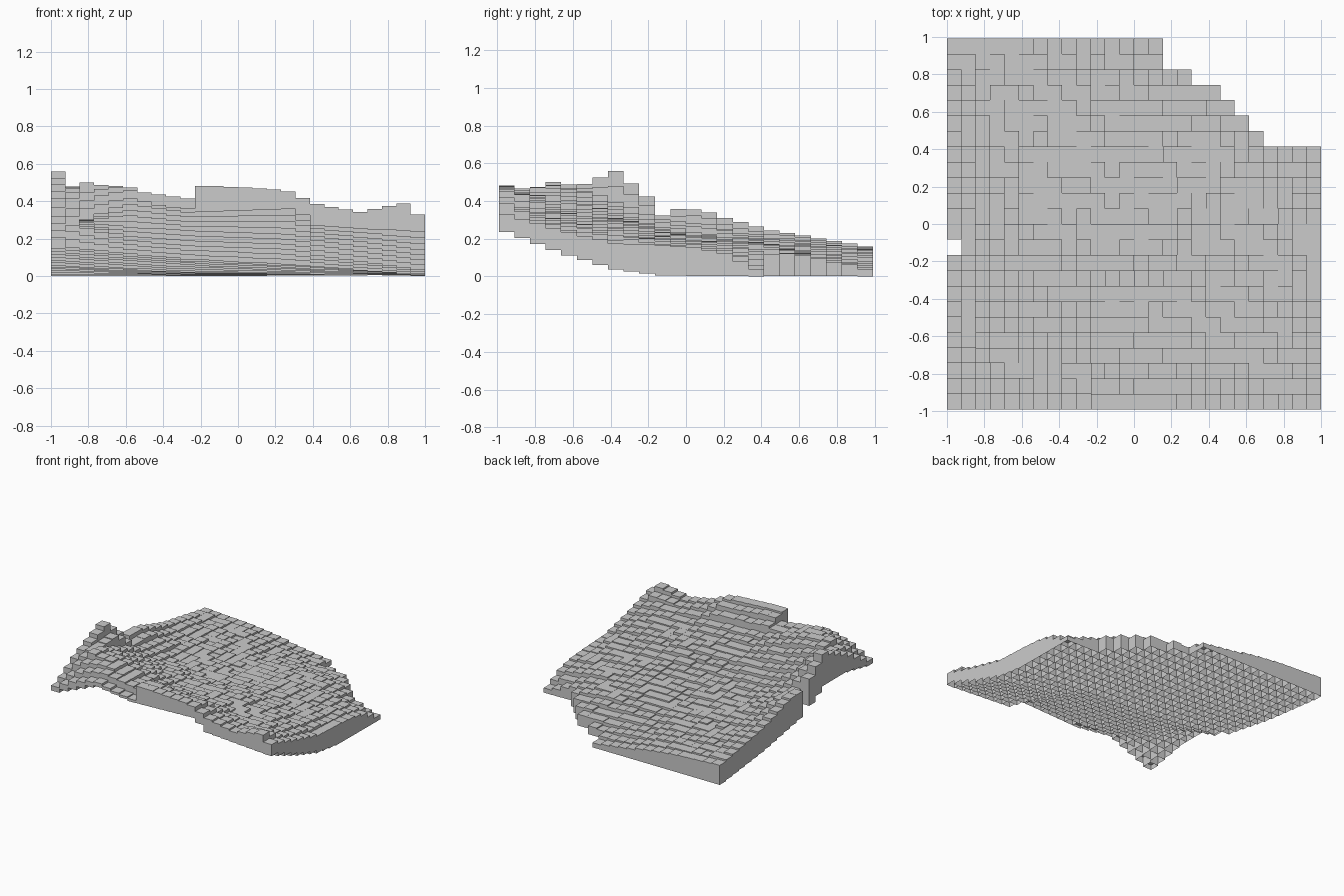
import bpy, bmesh, random

if "Cube" in bpy.data.objects:
    bpy.data.objects.remove(bpy.data.objects["Cube"])

random.seed(4)
NX, NY = 26, 24
DX, DY = 2 / NX, 1.985 / NY

# Control heights of the upper surface (rows run front to back)
TOP_X = [-.96, -.81, -.6, -.42, -.27, -.19, .25, .42, .65, .88, .96]
TOP_Y = [-.95, -.85, -.68, -.37, -.13, .08, .21, .42, .95]
TOP_Z = [
    [.28, .36, .42, .38, .36, .485, .46, .385, .34, .39, .33],
    [.33, .42, .48, .44, .42, .47, .43, .36, .33, .33, .30],
    [.43, .51, .475, .42, .38, .35, .33, .31, .30, .27, .25],
    [.56, .40, .33, .31, .30, .29, .29, .26, .24, .20, .175],
    [.36, .30, .25, .24, .23, .23, .23, .22, .20, .18, .165],
    [.355, .28, .22, .21, .21, .20, .20, .20, .18, .16, .15],
    [.31, .25, .21, .20, .19, .185, .19, .19, .17, .14, .12],
    [.25, .21, .19, .18, .17, .165, .17, .17, .13, .04, .015],
    [.16, .15, .14, .12, .10, .08, .02, .02, .02, .02, .02],
]
# Control heights of the lower surface
LOW_X = [-.96, -.6, -.27, .3, .42, .96]
LOW_Y = [-.95, -.65, -.37, -.13, .42, .95]
LOW_Z = [
    [.24, .385, .34, .36, .27, .235],
    [.30, .27, .25, .23, .20, .12],
    [.30, .19, .16, .14, .11, .035],
    [.16, .12, .09, .06, .05, .005],
    [.06, .035, .02, .01, .005, 0],
    [0, 0, 0, 0, 0, 0],
]


def locate(nodes, v):
    """Segment index and fraction of v along a list of nodes."""
    v = min(max(v, nodes[0]), nodes[-1])
    i = 0
    while i < len(nodes) - 2 and v > nodes[i + 1]:
        i += 1
    return i, (v - nodes[i]) / (nodes[i + 1] - nodes[i])


def sample(xs, ys, zs, x, y):
    i, u = locate(xs, x)
    j, v = locate(ys, y)
    a = zs[j][i] * (1 - u) + zs[j][i + 1] * u
    b = zs[j + 1][i] * (1 - u) + zs[j + 1][i + 1] * u
    return a * (1 - v) + b * v


# Columns left in each row where the back right corner is cut away in steps
ROW_COLS = {17: 22, 18: 21, 19: 20, 20: 19, 21: 17, 22: 15, 23: 15}


def add_block(bm, x0, y0, z0, z1):
    """Open-bottomed block: one top and four walls."""
    ring = [(x0, y0), (x0 + DX, y0), (x0 + DX, y0 + DY), (x0, y0 + DY)]
    low = [bm.verts.new((x, y, z0)) for x, y in ring]
    high = [bm.verts.new((x, y, z1)) for x, y in ring]
    bm.faces.new(high)
    for k in range(4):
        n = (k + 1) % 4
        bm.faces.new((low[k], low[n], high[n], high[k]))


# Stepped terrain layer
bm = bmesh.new()
for j in range(NY):
    for i in range(ROW_COLS.get(j, NX)):
        if (i, j) == (0, 10):  # single missing cell on the left edge
            continue
        x0, y0 = -1 + i * DX, -NY * DY / 2 + j * DY
        cx, cy = x0 + DX / 2, y0 + DY / 2
        top = sample(TOP_X, TOP_Y, TOP_Z, cx, cy)
        low = sample(LOW_X, LOW_Y, LOW_Z, cx, cy)
        if 0 < i < NX - 1 and 0 < j < NY - 1:
            top += random.uniform(-.008, .008)
        add_block(bm, x0, y0, low, max(top, low + .012))

mesh = bpy.data.meshes.new("terrain_blocks")
bm.to_mesh(mesh)
bm.free()
bpy.context.collection.objects.link(bpy.data.objects.new("terrain_blocks", mesh))
